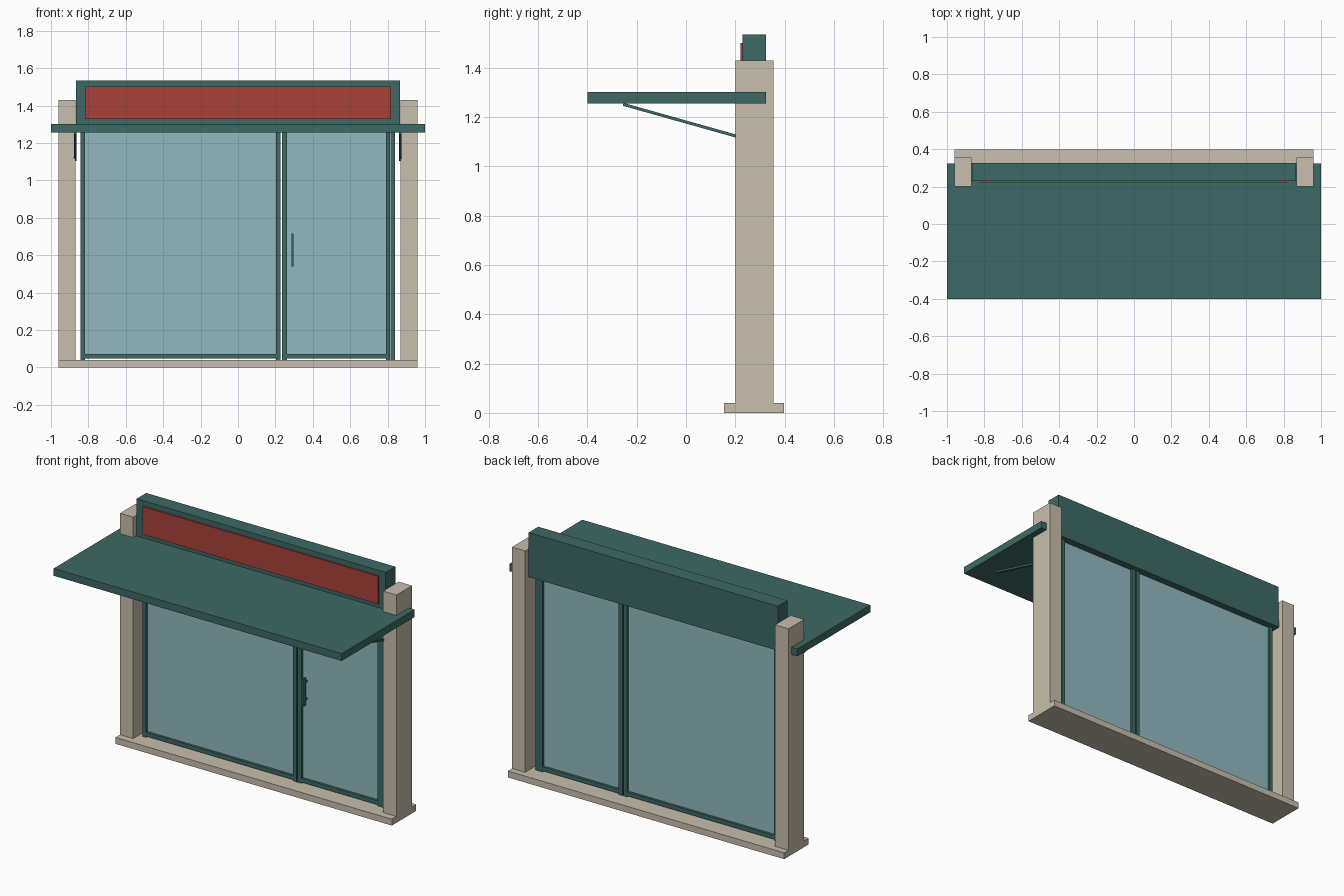
import bpy, math
from mathutils import Vector

if "Cube" in bpy.data.objects:
    bpy.data.objects.remove(bpy.data.objects["Cube"])


def material(name, rgb):
    m = bpy.data.materials.new(name)
    m.diffuse_color = (*rgb, 1)
    m.use_nodes = True
    m.node_tree.nodes["Principled BSDF"].inputs["Base Color"].default_value = m.diffuse_color
    return m


TEAL = material("teal_paint", (0.048, 0.144, 0.133))
STONE = material("beige_stone", (0.578, 0.521, 0.418))
RED = material("red_panel", (0.402, 0.054, 0.040))
GLASS = material("pale_blue_glass", (0.292, 0.491, 0.533))


def box(name, x, y, z, mat):
    """Box from (min, max) ranges on each axis."""
    bpy.ops.mesh.primitive_cube_add(size=1)
    o = bpy.context.object
    o.name = name
    c = Vector([(a + b) / 2 for a, b in (x, y, z)])
    s = [b - a for a, b in (x, y, z)]
    for v in o.data.vertices:
        v.co = Vector([v.co[i] * s[i] for i in range(3)])
    o.location = c
    o.data.materials.append(mat)
    return o


# Masonry: sill and two pillars
box("sill", (-0.96, 0.96), (0.155, 0.397), (0, 0.04), STONE)
for side, x in (("left", (-0.96, -0.868)), ("right", (0.868, 0.96))):
    box(side + "_pillar", x, (0.2, 0.355), (0.04, 1.43), STONE)

# Fascia, sign panel and canopy
box("fascia", (-0.865, 0.865), (0.23, 0.325), (1.256, 1.535), TEAL)
box("sign_panel", (-0.817, 0.817), (0.221, 0.23), (1.327, 1.502), RED)
box("canopy", (-1, 1), (-0.4, 0.324), (1.256, 1.302), TEAL)

# Sloping canopy braces
a, b = Vector((-0.255, 1.252)), Vector((0.25, 1.11))
d = b - a
for side, x in (("left", -0.87), ("right", 0.867)):
    brace = box(side + "_brace", (x - 0.007, x + 0.007),
                (-d.length / 2, d.length / 2), (-0.006, 0.006), TEAL)
    brace.location = (x, (a.x + b.x) / 2, (a.y + b.y) / 2)
    brace.rotation_euler.x = math.atan2(d.y, d.x)

# Window and door frames: uprights, bottom rails and panes
FRAME_Y = (0.255, 0.295)
uprights = {
    "window_left_post": (-0.843, -0.817),
    "window_right_post": (0.204, 0.228),
    "door_hinge_post": (0.236, 0.262),
    "door_right_stile": (0.790, 0.813),
    "right_jamb": (0.816, 0.840),
}
for name, x in uprights.items():
    box(name, x, FRAME_Y, (0.04, 1.27), TEAL)
for name, x in (("window", (-0.817, 0.204)), ("door", (0.262, 0.790))):
    box(name + "_bottom_rail", x, FRAME_Y, (0.047, 0.072), TEAL)
    box(name + "_glass", x, (0.27, 0.28), (0.072, 1.27), GLASS)

# Door pull
box("door_handle", (0.286, 0.296), (0.22, 0.25), (0.54, 0.715), TEAL)
for i, z in enumerate((0.57, 0.68)):
    box(f"handle_mount_{i + 1}", (0.288, 0.294), (0.245, 0.275), (z, z + 0.01), TEAL)
